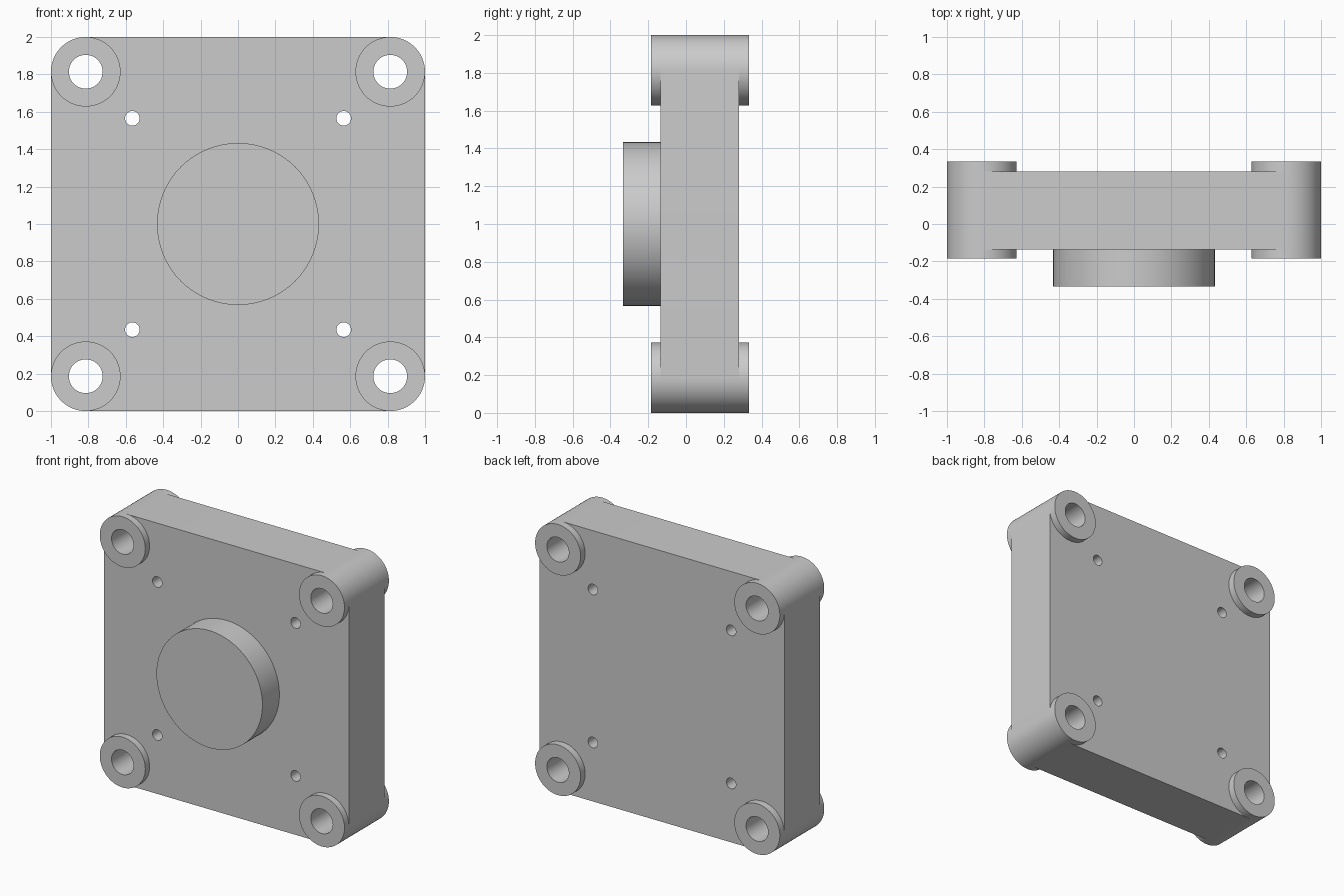
import bpy
from math import cos, sin, pi, radians

if "Cube" in bpy.data.objects:
    bpy.data.objects.remove(bpy.data.objects["Cube"], do_unlink=True)

# Main dimensions
FRONT, BACK = -0.135, 0.28            # plate faces
BOSS_FRONT, BOSS_BACK = -0.185, 0.333
HUB_FRONT, HUB_R = -0.333, 0.433
BOSS_R, BORE_R = 0.186, 0.09
BOSS_AT = 1 - BOSS_R
SCREW_R, SCREW_AT = 0.039, 0.565
SEG = 64

grey = bpy.data.materials.new("light_grey")
grey.use_nodes = True
COLOUR = (0.6, 0.6, 0.6, 1)
grey.diffuse_color = COLOUR
grey.node_tree.nodes["Principled BSDF"].inputs["Base Color"].default_value = COLOUR


def circle(r, cx=0, cz=1, first=0, last=SEG):
    """Points (x, z) on a circle from step first up to, not including, last."""
    return [(cx + r * cos(2 * pi * i / SEG), cz + r * sin(2 * pi * i / SEG))
            for i in range(first, last)]


def make(name, verts, faces):
    mesh = bpy.data.meshes.new(name)
    mesh.from_pydata(verts, [], faces)
    mesh.materials.append(grey)
    obj = bpy.data.objects.new(name, mesh)
    bpy.context.collection.objects.link(obj)
    return obj


def prism(name, outline, y0, y1):
    """Extrude an outline, counter-clockwise from the front, from y0 back to y1."""
    n = len(outline)
    verts = [(x, y, z) for y in (y0, y1) for x, z in outline]
    faces = [tuple(range(n)), tuple(reversed(range(n, 2 * n)))]
    faces += [(i, i + n, (i + 1) % n + n, (i + 1) % n) for i in range(n)]
    return make(name, verts, faces)


def ring(name, cx, cz, y_face, y_root):
    """Raised boss collar with its bore, open where it meets the plate."""
    n = SEG
    outer, inner = circle(BOSS_R, cx, cz), circle(BORE_R, cx, cz)
    verts = [(x, y, z) for y in (y_face, y_root) for c in (outer, inner) for x, z in c]
    faces = []
    for i in range(n):
        j = (i + 1) % n
        faces += [(i, j, j + n, i + n),
                  (i, i + 2 * n, j + 2 * n, j),
                  (i + n, j + n, j + 3 * n, i + 3 * n)]
    if y_face > y_root:
        faces = [f[::-1] for f in faces]
    return make(name, verts, faces)


def smooth(obj):
    bpy.ops.object.select_all(action='DESELECT')
    obj.select_set(True)
    bpy.context.view_layer.objects.active = obj
    bpy.ops.object.shade_smooth_by_angle(angle=radians(30))


# Plate with rounded corners flush with the bosses
outline = []
for k, (sx, sz) in enumerate([(1, 1), (-1, 1), (-1, -1), (1, -1)]):
    q = SEG // 4
    outline += circle(BOSS_R, sx * BOSS_AT, 1 + sz * BOSS_AT, k * q, (k + 1) * q + 1)
plate = prism("mounting_plate", outline, FRONT, BACK)

# Bores and screw holes through the plate
for sx in (-1, 1):
    for sz in (-1, 1):
        for r, at in ((BORE_R, BOSS_AT), (SCREW_R, SCREW_AT)):
            cutter = prism("hole_cutter", circle(r, sx * at, 1 + sz * at), -1, 1)
            cutter.hide_render = True
            cut = plate.modifiers.new("hole", 'BOOLEAN')
            cut.operation, cut.solver, cut.object = 'DIFFERENCE', 'EXACT', cutter
            bpy.context.view_layer.objects.active = plate
            bpy.ops.object.modifier_apply(modifier=cut.name)
            bpy.data.objects.remove(cutter, do_unlink=True)
smooth(plate)

# Corner boss collars on both faces
for side, sx in (("right", -1), ("left", 1)):
    for level, sz in (("lower", -1), ("upper", 1)):
        cx, cz = sx * BOSS_AT, 1 + sz * BOSS_AT
        smooth(ring(f"front_{level}_{side}_boss", cx, cz, BOSS_FRONT, FRONT))
        smooth(ring(f"back_{level}_{side}_boss", cx, cz, BOSS_BACK, BACK))

# Round hub on the front
smooth(prism("centre_hub", circle(HUB_R), HUB_FRONT, FRONT))
